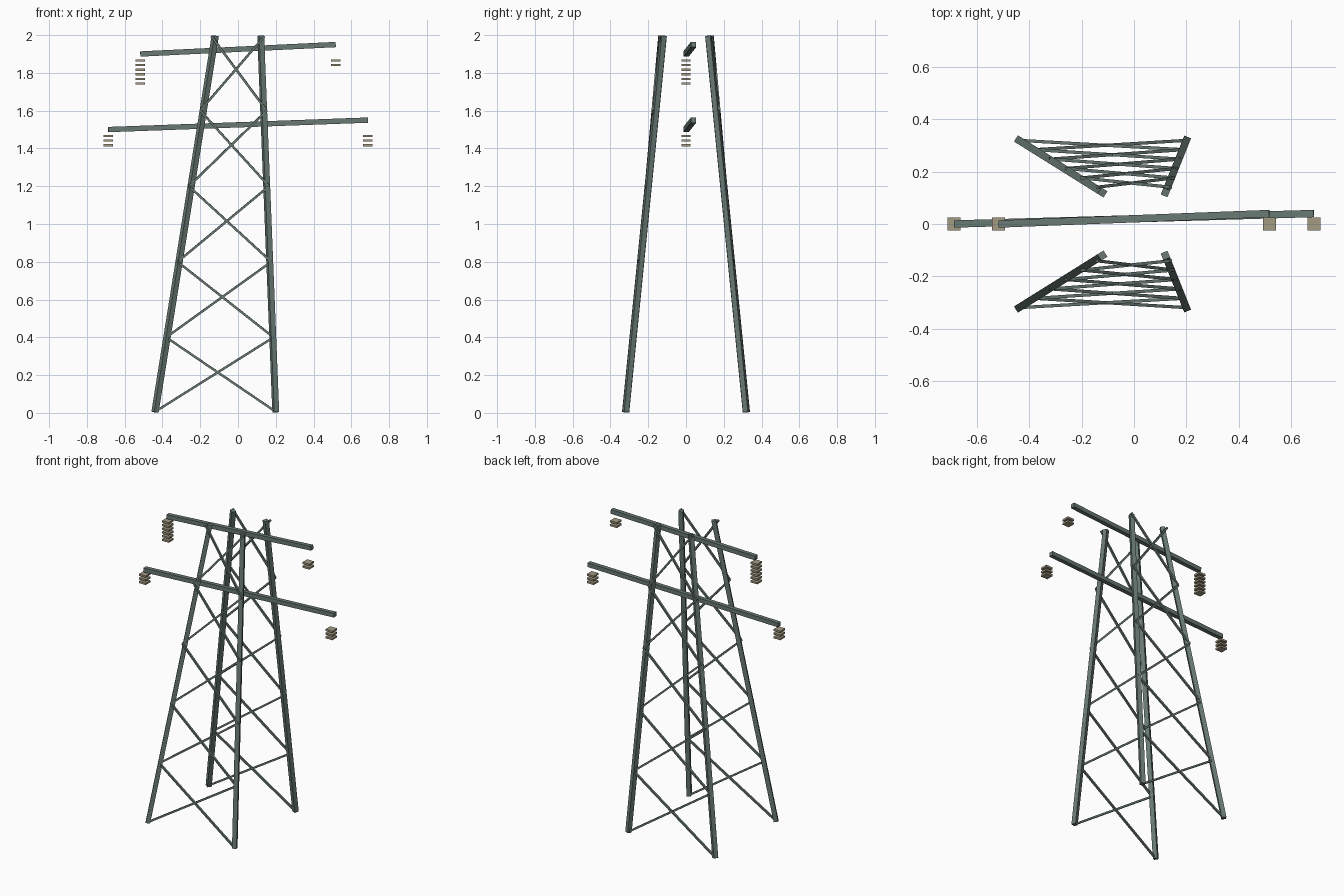
import bpy
import bmesh
from mathutils import Vector, Matrix

if "Cube" in bpy.data.objects:
    bpy.data.objects.remove(bpy.data.objects["Cube"])


def make_material(name, rgb):
    mat = bpy.data.materials.new(name)
    mat.diffuse_color = (*rgb, 1.0)
    mat.use_nodes = True
    mat.node_tree.nodes["Principled BSDF"].inputs["Base Color"].default_value = mat.diffuse_color
    return mat


STEEL = make_material("grey_green_steel", (0.14, 0.19, 0.17))
CERAMIC = make_material("beige_ceramic", (0.37, 0.33, 0.23))


def box(name, matrix, size, mat):
    """Box of the given size placed by a matrix."""
    bm = bmesh.new()
    bmesh.ops.create_cube(bm, size=1.0, matrix=matrix @ Matrix.Diagonal((*size, 1.0)))
    mesh = bpy.data.meshes.new(name)
    bm.to_mesh(mesh)
    bm.free()
    mesh.materials.append(mat)
    obj = bpy.data.objects.new(name, mesh)
    bpy.context.collection.objects.link(obj)
    return obj


def beam(name, a, b, width):
    """Square bar running from point a to point b."""
    a, b = Vector(a), Vector(b)
    rot = (b - a).to_track_quat('Z', 'Y').to_matrix().to_4x4()
    box(name, Matrix.Translation((a + b) / 2) @ rot, (width, width, (b - a).length), STEEL)


BASE_X = {"left": -0.44, "right": 0.2}
SIGN = {"left": -1, "right": 1}
BASE_Y = 0.32
LEVELS = 5


def corner(side, face, t, top):
    """Point on a tower corner line at height fraction t."""
    x = BASE_X[side] * (1 - t) + SIGN[side] * top * t
    y = BASE_Y * (1 - t) + top * t
    return (x, face * y, 2 * t)


for face, label in ((-1, "front"), (1, "back")):
    # Leaning legs
    for side in BASE_X:
        beam(f"leg_{label}_{side}", corner(side, face, 0.002, 0.12),
             corner(side, face, 0.998, 0.12), 0.028)
    # Crossed braces in each panel
    for i in range(LEVELS):
        lo, hi = i / LEVELS, (i + 1) / LEVELS
        if i == 0:
            lo = 0.003
        if i == LEVELS - 1:
            hi = 0.997
        for s1, s2 in (("left", "right"), ("right", "left")):
            beam(f"brace_{label}_{i}_{s1}", corner(s1, face, lo, 0.14),
                 corner(s2, face, hi, 0.14), 0.012)

# Slightly skewed cross arms with stacked insulator plates below each end
for name, half, z, left_count, right_count in (("upper", 0.517, 1.90, 6, 2),
                                               ("lower", 0.687, 1.50, 3, 3)):
    beam(f"{name}_cross_arm", (-half, 0, z), (half, 0.04, z + 0.05), 0.028)
    for side, count in (("left", left_count), ("right", right_count)):
        for k in range(count):
            pos = Vector((SIGN[side] * half, 0, z - 0.034 - 0.0245 * k))
            box(f"{name}_insulator_{side}_{k}", Matrix.Translation(pos),
                (0.05, 0.05, 0.012), CERAMIC)
